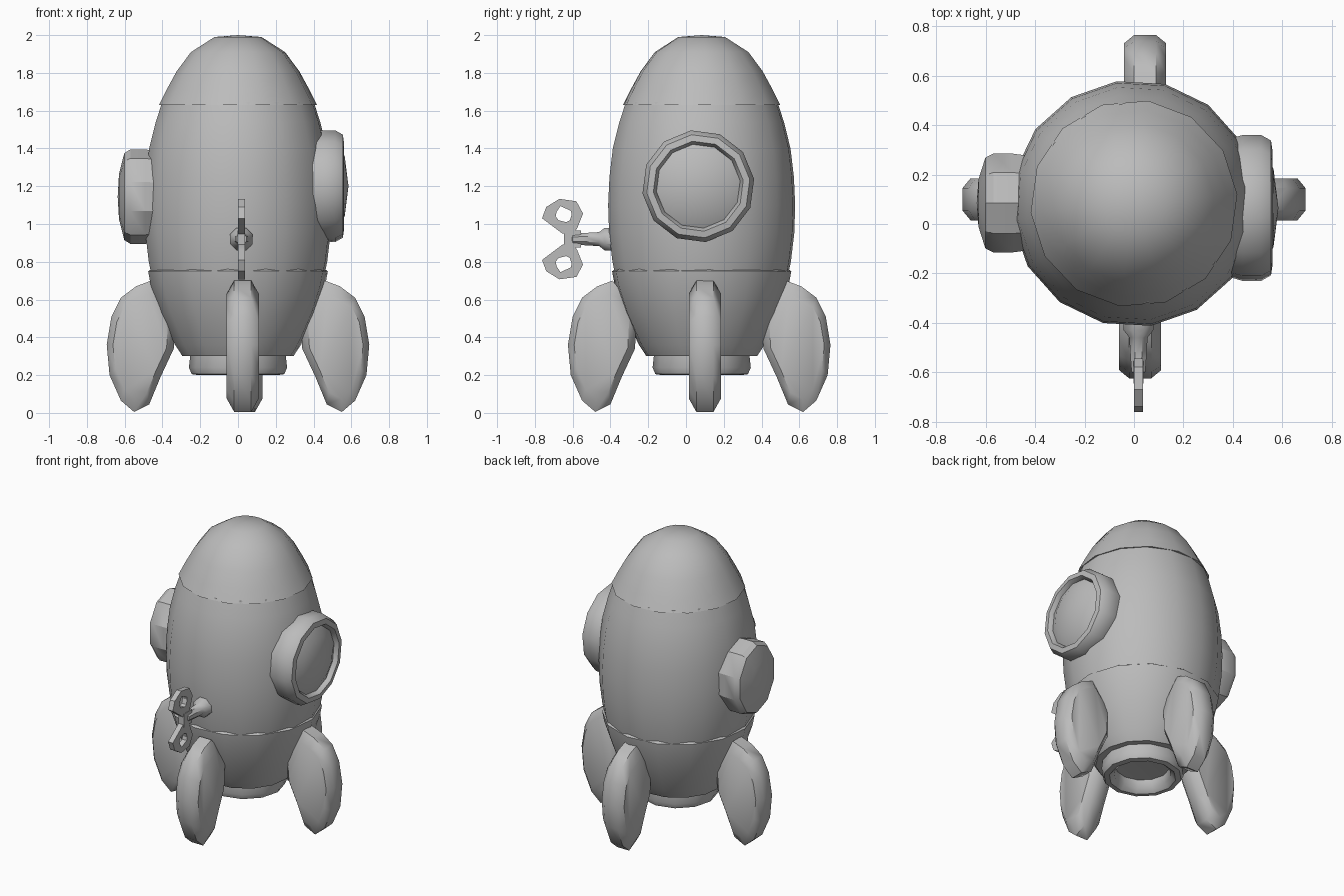
import bpy, bmesh, math
from mathutils import Matrix, Vector

if "Cube" in bpy.data.objects:
    bpy.data.objects.remove(bpy.data.objects["Cube"])

CX, CY = 0.0, 0.083          # rocket axis
grey = bpy.data.materials.new("grey_clay")
grey.diffuse_color = (0.5, 0.5, 0.5, 1)
grey.use_nodes = True
grey.node_tree.nodes["Principled BSDF"].inputs["Base Color"].default_value = grey.diffuse_color


def finish(name, bm, matrix=None, angle=40):
    bmesh.ops.remove_doubles(bm, verts=bm.verts, dist=1e-5)
    bmesh.ops.recalc_face_normals(bm, faces=bm.faces)
    if matrix:
        bm.transform(matrix)
    me = bpy.data.meshes.new(name)
    bm.to_mesh(me)
    bm.free()
    me.materials.append(grey)
    ob = bpy.data.objects.new(name, me)
    bpy.context.collection.objects.link(ob)
    bpy.ops.object.select_all(action='DESELECT')
    ob.select_set(True)
    bpy.context.view_layer.objects.active = ob
    if angle:
        bpy.ops.object.shade_smooth_by_angle(angle=math.radians(angle))
    return ob


def loft(bm, rings, closed=False):
    """Bridge rings of equal point count into quads."""
    vs = [[bm.verts.new(p) for p in r] for r in rings]
    pairs = list(zip(vs, vs[1:])) + ([(vs[-1], vs[0])] if closed else [])
    for a, b in pairs:
        for i in range(len(a)):
            j = (i + 1) % len(a)
            bm.faces.new((a[i], a[j], b[j], b[i]))
    return vs


def lathe(name, profile, sides, matrix, turn=0.0, sy=1.0, angle=40):
    """Revolve (radius, height) points about local z."""
    bm = bmesh.new()
    rings = []
    for r, z in profile:
        r = max(r, 1e-6)
        rings.append([(r * math.cos(turn + math.tau * i / sides),
                       r * sy * math.sin(turn + math.tau * i / sides), z)
                      for i in range(sides)])
    loft(bm, rings)
    bmesh.ops.dissolve_degenerate(bm, edges=bm.edges, dist=1e-5)
    return finish(name, bm, matrix, angle)


axis = Matrix.Translation((CX, CY, 0))

# Hull: lower cup, middle barrel and nose, slightly overlapping at the seams
lathe("lower_hull", [(0, .31), (.295, .30), (.335, .36), (.415, .53), (.465, .68),
                     (.478, .75), (.455, .765), (.40, .74)], 14, axis, 0.1)
lathe("middle_hull", [(.46, .72), (.477, .80), (.495, .95), (.50, 1.1), (.493, 1.25),
                      (.475, 1.4), (.44, 1.54), (.405, 1.645), (.38, 1.66)],
      16, axis, math.radians(8))
lathe("nose", [(.385, 1.63), (.42, 1.63), (.38, 1.71), (.325, 1.81), (.25, 1.91),
               (.125, 1.99), (0, 2.0)], 14, axis, math.radians(5), angle=50)

# Hollow exhaust nozzle
lathe("nozzle", [(.25, .33), (.26, .24), (.245, .205), (.21, .20), (.18, .225),
                 (.17, .28), (0, .29)], 12, axis)

# Four leaf-shaped fins, thick in the middle and thinner at the rim
outline = [(.33, .55), (.46, .70), (.54, .67), (.62, .61), (.67, .51), (.695, .36),
           (.68, .20), (.62, .065), (.55, .005), (.47, .045), (.41, .19), (.34, .34)]
mid = Vector((.53, .36))


def fin(name, turn, offset):
    bm = bmesh.new()
    rings = []
    for scale, t in ((.80, -.085), (1, -.045), (1, .045), (.80, .085)):
        pts = [mid + (Vector(p) - mid) * scale for p in outline]
        rings.append([(p.x, t, p.y) for p in pts])
    vs = loft(bm, rings)
    bm.faces.new(vs[0])
    bm.faces.new(vs[-1])
    finish(name, bm, Matrix.Translation(offset) @ Matrix.Rotation(turn, 4, 'Z'), 45)


fin("right_fin", 0, (0, .10, 0))
fin("back_fin", math.pi / 2, (.045, .07, 0))
fin("left_fin", math.pi, (0, .10, 0))
fin("front_fin", -math.pi / 2, (.025, .07, 0))

# Right porthole: chunky rim and domed glass
right = Matrix.Translation((0, .065, 1.2)) @ Matrix.Rotation(math.pi / 2, 4, 'Y')
lathe("right_porthole_rim", [(.28, .38), (.298, .44), (.298, .515), (.275, .555),
                             (.24, .56), (.222, .53), (.222, .45)], 12, right, .13, angle=35)
lathe("right_porthole_glass", [(.235, .45), (.228, .53), (.16, .565), (0, .585)], 12, right, .13)

# Left porthole: smaller, taller than wide, with a shallow solid face
left = Matrix.Translation((0, .085, 1.145)) @ Matrix.Rotation(-math.pi / 2, 4, 'Y')
lathe("left_porthole", [(.235, .40), (.25, .49), (.25, .57), (.23, .602),
                        (.12, .63), (0, .637)], 10, left, 0, .84, 30)

# Wind-up key: shaft, hub and two looped wings
KX, KZ = .018, .92
shaft = Matrix.Translation((KX, 0, KZ)) @ Matrix.Rotation(math.pi / 2, 4, 'X')
lathe("key_shaft", [(0, .36), (.065, .36), (.065, .43), (.04, .46), (.035, .54),
                    (.03, .60), (0, .61)], 8, shaft, math.pi / 8)

outer = [(-.60, .02), (-.655, .03), (-.695, .06), (-.762, .11), (-.74, .17), (-.67, .213),
         (-.58, .20), (-.545, .135), (-.575, .06)]
hole = [(-.635, .09), (-.655, .095), (-.675, .10), (-.69, .12), (-.685, .145), (-.665, .175),
        (-.61, .15), (-.605, .13), (-.615, .10)]


def key_wing(name, side):
    bm = bmesh.new()
    rings = [[(KX + t, y, KZ + side * z) for y, z in pts]
             for pts, t in ((outer, -.018), (outer, .018), (hole, .018), (hole, -.018))]
    loft(bm, rings, closed=True)
    finish(name, bm, angle=30)


key_wing("key_upper_wing", 1)
key_wing("key_lower_wing", -1)

# Hub joining the wings
bm = bmesh.new()
bmesh.ops.create_cube(bm, size=1, matrix=Matrix.Translation((KX, -.60, KZ))
                      @ Matrix.Diagonal((.04, .09, .09, 1)))
finish("key_hub", bm, angle=0)
